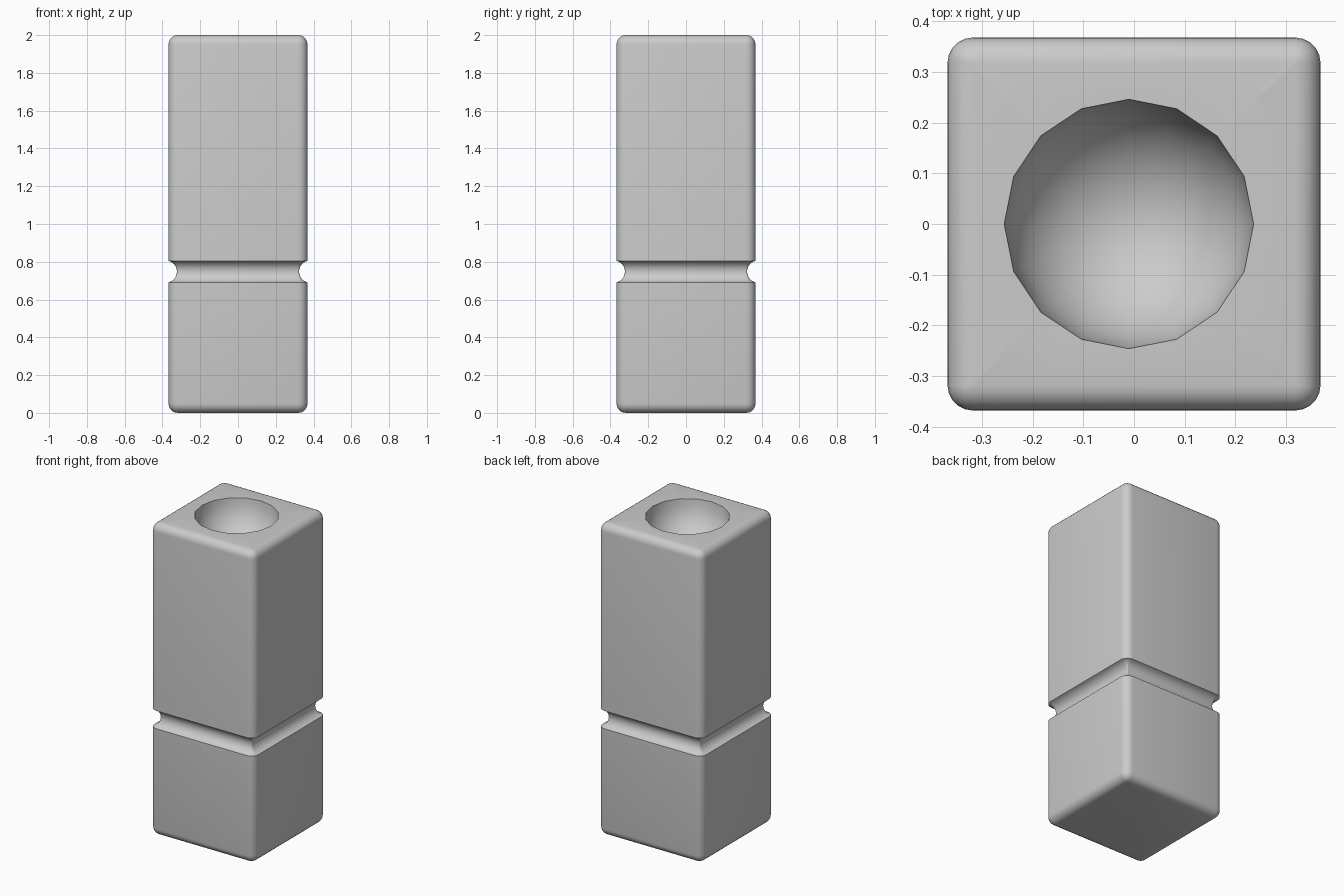
import bpy, bmesh
from math import pi, sin, cos, asin, radians

if "Cube" in bpy.data.objects:
    bpy.data.objects.remove(bpy.data.objects["Cube"])

HALF, BEVEL, HEIGHT = 0.368, 0.05, 2.0
GROOVE_Z, GROOVE_R, GROOVE_HALF, GROOVE_OUT = 0.748, 0.059, 0.0572, 0.0145
BOWL_X, BOWL_R, SEG = -0.01, 0.246, 5

bm = bmesh.new()

def rounded_square(inset, z):
    """Ring of vertices following the rounded square outline, offset inwards."""
    r, c = max(BEVEL - inset, 0.0008), HALF - BEVEL
    ring = []
    for q in range(4):
        for i in range(SEG + 1):
            a = q * pi / 2 + i * pi / 2 / SEG
            cx = c if q in (0, 3) else -c
            cy = c if q in (0, 1) else -c
            ring.append(bm.verts.new((cx + r * cos(a), cy + r * sin(a), z)))
    return ring

def circle(r, z, n=16):
    return [bm.verts.new((BOWL_X + r * cos(2 * pi * i / n), r * sin(2 * pi * i / n), z))
            for i in range(n)]

def skin(rings):
    for a, b in zip(rings, rings[1:]):
        n = len(a)
        for i in range(n):
            j = (i + 1) % n
            bm.faces.new((a[i], a[j], b[j], b[i]))

# side profile as (inset, height): bottom bevel, groove, top bevel
arc = [(BEVEL * (1 - sin(t)), BEVEL * (1 - cos(t)))
       for t in (i * pi / 2 / SEG for i in range(SEG + 1))]
half_angle = asin(GROOVE_HALF / GROOVE_R)
groove = []
for i in range(13):
    t = -half_angle + 2 * half_angle * i / 12
    inset = GROOVE_R * (cos(t) - cos(half_angle))
    groove.append((inset, GROOVE_Z + GROOVE_R * sin(t)))
profile = arc + groove + [(d, HEIGHT - z) for d, z in reversed(arc)]
body = [rounded_square(d, z) for d, z in profile]
skin(body)
bm.faces.new(body[0][::-1])

# hemispherical bowl sunk into the top
bowl = [circle(BOWL_R * cos(k * pi / 16), HEIGHT - BOWL_R * sin(k * pi / 16))
        for k in range(8)]
skin(bowl)
pole = bm.verts.new((BOWL_X, 0, HEIGHT - BOWL_R))
for i in range(16):
    bm.faces.new((bowl[-1][i], bowl[-1][(i + 1) % 16], pole))

# flat top between outer edge and bowl rim
open_edges = [e for e in bm.edges if e.is_boundary]
bmesh.ops.triangle_fill(bm, edges=open_edges, use_beauty=True, normal=(0, 0, 1))
bmesh.ops.recalc_face_normals(bm, faces=bm.faces[:])

mesh = bpy.data.meshes.new("grooved_post")
bm.to_mesh(mesh)
bm.free()
post = bpy.data.objects.new("grooved_post", mesh)
bpy.context.collection.objects.link(post)
bpy.context.view_layer.objects.active = post
post.select_set(True)
bpy.ops.object.shade_smooth_by_angle(angle=radians(40))
